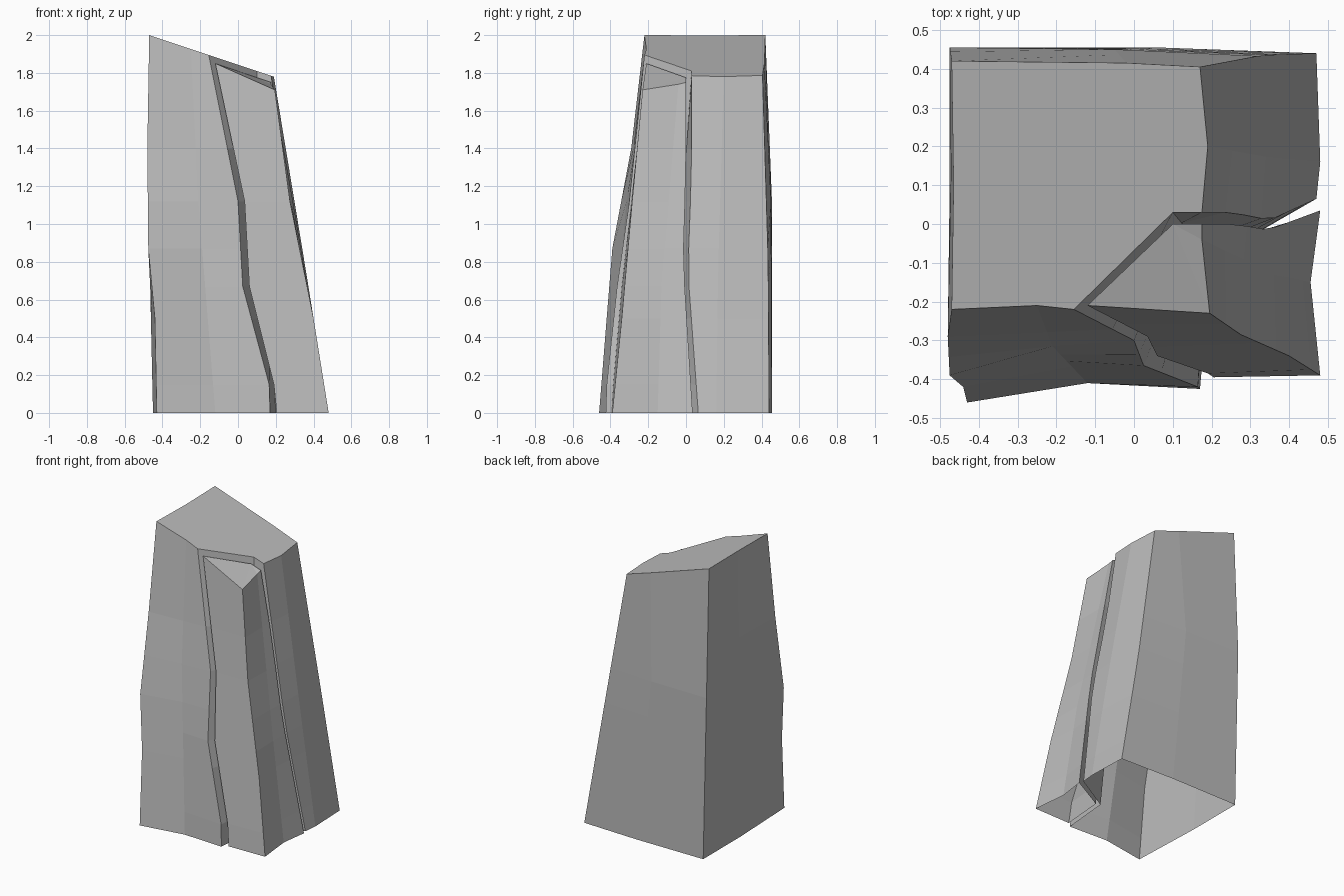
import bpy
import bmesh
from mathutils import Vector

default_cube = bpy.data.objects.get("Cube")
if default_cube:
    bpy.data.objects.remove(default_cube, do_unlink=True)

# Plain grey stone
stone = bpy.data.materials.new("grey_stone")
stone.use_nodes = True
stone_colour = (0.5, 0.5, 0.5, 1.0)
stone.diffuse_color = stone_colour
stone.node_tree.nodes["Principled BSDF"].inputs["Base Color"].default_value = stone_colour

# Heights shared by every ridge, where the rock facets break
LEVELS = (0.15, 0.5, 0.67, 0.87, 1.12, 1.4)


def point_at_height(ridge, height):
    """Point on a ridge line (listed bottom to top) at a given height."""
    for low, high in zip(ridge, ridge[1:]):
        if low.z <= height <= high.z:
            return low.lerp(high, (height - low.z) / (high.z - low.z))
    return ridge[-1].copy()


def build_rock(name, ridges):
    """Skin a ring of ridge lines, close the top and leave the base open."""
    bm = bmesh.new()
    columns = []
    for points in ridges.values():
        ridge = [Vector(p) for p in points]
        samples = [ridge[0]]
        samples += [point_at_height(ridge, height) for height in LEVELS]
        samples.append(ridge[-1])
        columns.append([bm.verts.new(p) for p in samples])

    # Side facets between neighbouring ridges
    for left, right in zip(columns, columns[1:] + columns[:1]):
        for i in range(len(left) - 1):
            bm.faces.new((left[i], right[i], right[i + 1], left[i + 1]))

    # Sloping top
    top = bm.faces.new([column[-1] for column in columns])
    bmesh.ops.triangulate(bm, faces=[top])

    mesh = bpy.data.meshes.new(name)
    bm.to_mesh(mesh)
    bm.free()
    mesh.materials.append(stone)
    rock = bpy.data.objects.new(name, mesh)
    bpy.context.collection.objects.link(rock)
    return rock


def crest(x, y):
    """Top point of the main block, on its sloping plane."""
    return (x, y, 2 - (x + 0.47) / 3)


# Tall block with a notch cut out of its front corner
main_ridges = {
    "front_left": [(-0.43, -0.46, 0), (-0.44, -0.42, 0.5), (-0.475, -0.39, 0.87),
                   (-0.48, -0.29, 1.4), crest(-0.47, -0.22)],
    "front_middle": [(-0.12, -0.41, 0), (-0.21, -0.315, 1.12), crest(-0.25, -0.21)],
    "notch_front_lip": [(0.17, -0.425, 0), (0.165, -0.42, 0.15), (0.025, -0.365, 0.67),
                        (0.0, -0.3, 1.12), crest(-0.155, -0.22)],
    "notch_corner": [(0.2, -0.09, 0), crest(0.1, 0.03)],
    "notch_right_lip": [(0.47, 0.065, 0), (0.35, 0.01, 0.75), (0.25, 0.03, 1.3),
                        crest(0.175, 0.03)],
    "right_middle": [(0.48, 0.16, 0), (0.36, 0.17, 0.75), crest(0.19, 0.2)],
    "back_right": [(0.47, 0.44, 0), (0.33, 0.435, 0.8), crest(0.17, 0.405)],
    "back_middle": [(0.06, 0.455, 0), (-0.05, 0.45, 1.12), crest(-0.02, 0.415)],
    "back_left": [(-0.45, 0.455, 0), (-0.475, 0.455, 1.12), crest(-0.47, 0.42)],
    "left_middle": [(-0.45, 0.05, 0), (-0.475, 0.1, 1.12), crest(-0.465, 0.1)],
}
build_rock("main_block", main_ridges)

# Separate shard standing in the notch, with a narrow crack around it
shard_ridges = {
    "front_lip": [(0.205, -0.395, 0), (0.19, -0.385, 0.15), (0.06, -0.34, 0.67),
                  (0.035, -0.29, 1.12), (-0.12, -0.21, 1.85)],
    "outer_corner": [(0.48, -0.39, 0), (0.4, -0.34, 0.5), (0.275, -0.285, 1.12),
                     (0.195, -0.23, 1.71)],
    "right_middle": [(0.455, -0.15, 0), (0.36, -0.13, 0.67), (0.175, -0.04, 1.74)],
    "right_lip": [(0.48, 0.035, 0), (0.345, -0.015, 0.8), (0.26, 0.0, 1.3),
                  (0.175, 0.0, 1.75)],
    "inner_corner": [(0.23, -0.1, 0), (0.1, 0.0, 1.775)],
}
build_rock("split_shard", shard_ridges)
